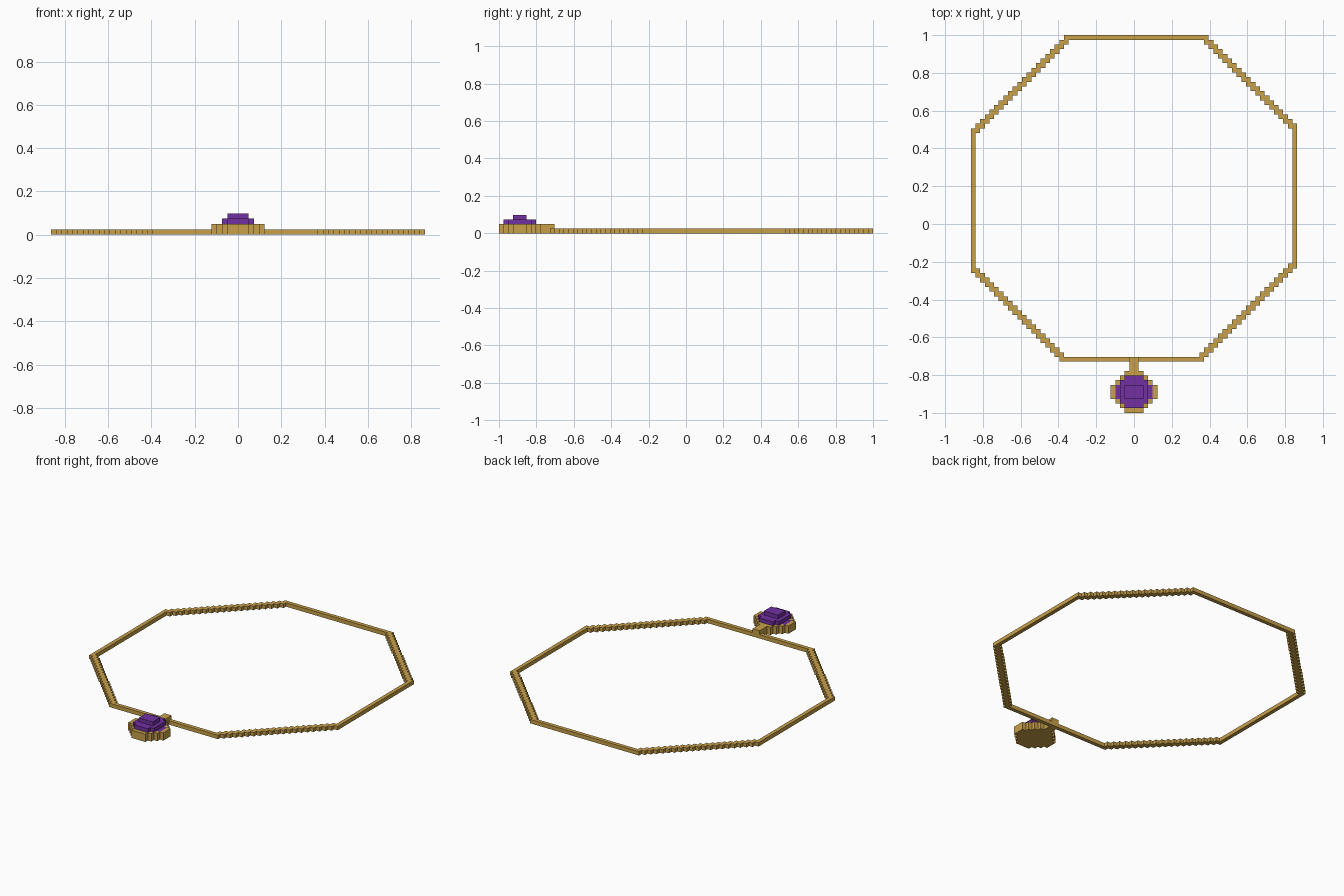
import bpy
import bmesh
from mathutils import Vector

cube = bpy.data.objects.get("Cube")
if cube:
    bpy.data.objects.remove(cube, do_unlink=True)

V = 2 / 81            # edge length of one block
HALF = 35             # half width of the ring in blocks
Y0 = 1 - HALF * V     # ring centre


def material(name, rgb):
    m = bpy.data.materials.new(name)
    m.use_nodes = True
    m.diffuse_color = (*rgb, 1)
    m.node_tree.nodes["Principled BSDF"].inputs["Base Color"].default_value = (*rgb, 1)
    return m


gold = material("gold", (0.58, 0.352, 0.068))
purple = material("purple", (0.17, 0.03, 0.36))


def rows(widths, first, layer):
    """Centred rows of blocks, stacked along y from the row named first."""
    return {(i, first + n, layer)
            for n, w in enumerate(widths) for i in range(-w // 2, w // 2)}


def stair(start, end):
    """Diagonal staircase of blocks, thickened towards the ring centre."""
    (x, y), (x2, y2) = start, end
    sx, sy = (1 if x2 > x else -1), (1 if y2 > y else -1)
    cells = set()
    for n in range(abs(x2 - x) + 1):
        i, j = x + n * sx, y + n * sy
        cells.add((i, j, 0))
        if n:
            cells.add((i - sx, j, 0))
    return cells


# Ring: four straight bars joined by four staircases
lo, hi = -HALF, HALF - 1
ring = {(i, hi, 0) for i in range(-15, 16)} | {(i, lo, 0) for i in range(-16, 15)}
ring |= {(hi, j, 0) for j in range(-15, 16)} | {(lo, j, 0) for j in range(-16, 15)}
ring |= stair((15, hi), (hi, 15)) | stair((-15, hi), (lo, 14))
ring |= stair((14, lo), (hi, -15)) | stair((-16, lo), (lo, -16))

# Gem: inlaid base, stepped crown and flat top
gem = rows([4, 6, 8, 8, 8, 6, 4], -45, 1)
gem |= rows([4, 6, 6, 6, 6, 6, 4], -45, 2)
gem |= rows([4, 4, 4], -43, 3)

# Round setting under the gem, and the stem that hooks over the ring
disc = [4, 6, 8, 10, 10, 10, 8, 6, 4]
setting = (rows(disc, -46, 0) | rows(disc, -46, 1)) - gem
stem = (rows([2, 2, 2], -37, 0) | rows([2, 2, 2], -37, 1)) - ring

solid = ring | gem | setting | stem


def build(name, cells, mat):
    """Skin a set of blocks, keeping only the faces open to the air."""
    bm = bmesh.new()
    for cell in sorted(cells):
        centre = Vector(cell) + Vector((0.5, 0.5, 0.5))
        for axis in range(3):
            for sign in (-1, 1):
                step = Vector((0, 0, 0))
                step[axis] = sign
                if tuple(int(c + s) for c, s in zip(cell, step)) in solid:
                    continue
                a, b = Vector((0, 0, 0)), Vector((0, 0, 0))
                a[(axis + 1) % 3] = 0.5
                b[(axis + 2) % 3] = 0.5 * sign
                mid = centre + step / 2
                corners = (mid - a - b, mid + a - b, mid + a + b, mid - a + b)
                bm.faces.new([bm.verts.new(p * V + Vector((0, Y0, 0))) for p in corners])
    bmesh.ops.remove_doubles(bm, verts=bm.verts, dist=V / 100)
    mesh = bpy.data.meshes.new(name)
    bm.to_mesh(mesh)
    bm.free()
    mesh.materials.append(mat)
    bpy.context.collection.objects.link(bpy.data.objects.new(name, mesh))


build("ring", ring, gold)
build("gem_setting", setting, gold)
build("stem", stem, gold)
build("gem", gem, purple)
